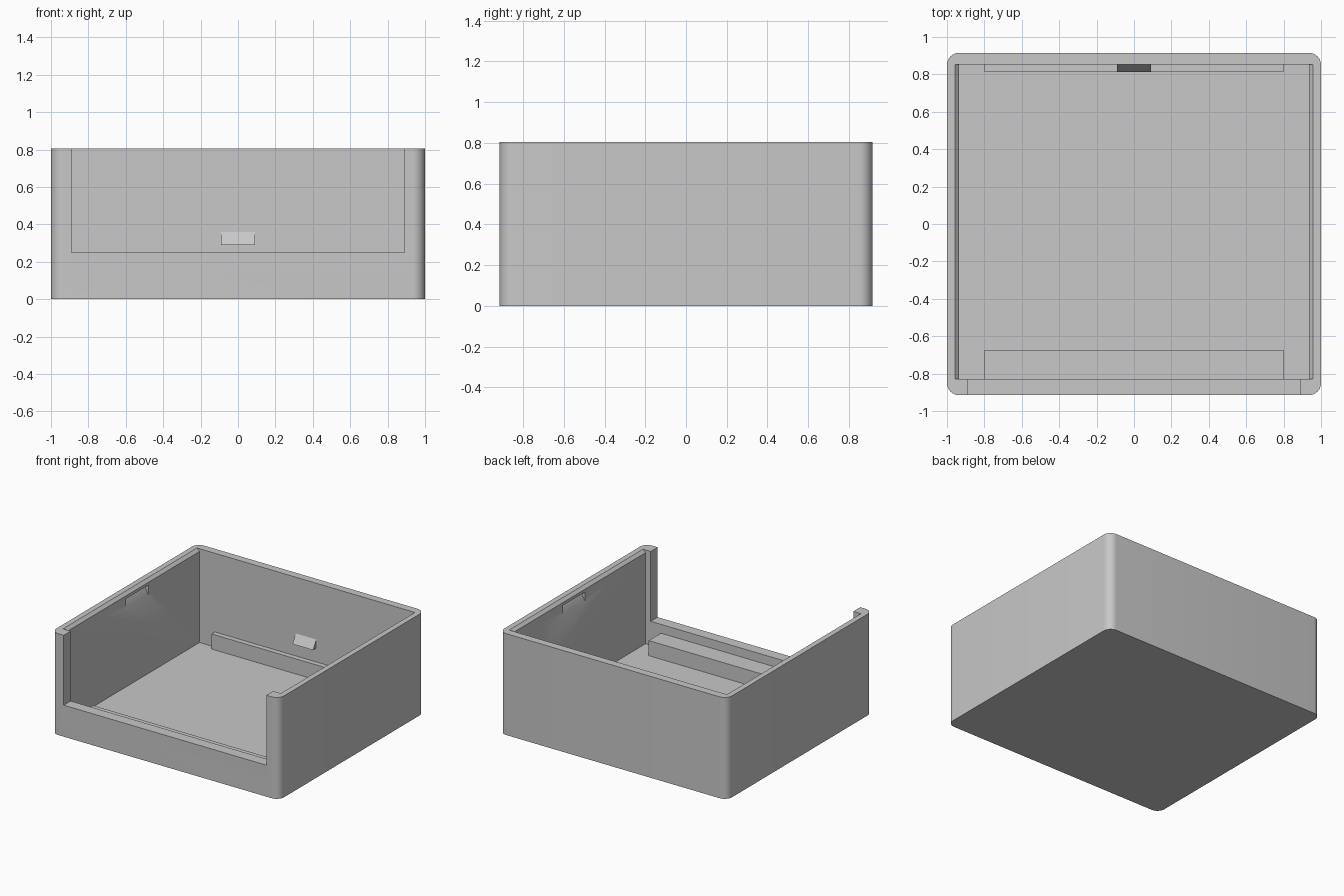
import bpy, bmesh, math
from mathutils import Vector

cube = bpy.data.objects.get("Cube")
if cube:
    bpy.data.objects.remove(cube, do_unlink=True)

W, D, H = 1.0, 0.915, 0.805          # half width, half depth, height
FLOOR, SIDE, FRONT, BACK = 0.06, 0.935, -0.828, 0.853
CHAMFER = 0.022

grey = bpy.data.materials.new("plain grey")
grey.use_nodes = True
colour = (0.58, 0.58, 0.58, 1)
grey.diffuse_color = colour
grey.node_tree.nodes["Principled BSDF"].inputs["Base Color"].default_value = colour


def prism(name, profile, lo, hi, axis):
    """Extrude a profile along one axis; the profile uses the other two axes in order."""
    def place(p, t):
        c = list(p)
        c.insert(axis, t)
        return Vector(c)
    bm = bmesh.new()
    face = bm.faces.new([bm.verts.new(place(p, lo)) for p in profile])
    out = bmesh.ops.extrude_face_region(bm, geom=[face])
    moved = [g for g in out["geom"] if isinstance(g, bmesh.types.BMVert)]
    offset = Vector()
    offset[axis] = hi - lo
    bmesh.ops.translate(bm, verts=moved, vec=offset)
    bmesh.ops.recalc_face_normals(bm, faces=bm.faces[:])
    mesh = bpy.data.meshes.new(name)
    bm.to_mesh(mesh)
    bm.free()
    mesh.materials.append(grey)
    obj = bpy.data.objects.new(name, mesh)
    bpy.context.collection.objects.link(obj)
    return obj


def box(name, x, y, z):
    return prism(name, [(x[0], y[0]), (x[1], y[0]), (x[1], y[1]), (x[0], y[1])], z[0], z[1], 2)


# Outer shell with rounded vertical corners
tray = box("tray_body", (-W, W), (-D, D), (0, H))
bm = bmesh.new()
bm.from_mesh(tray.data)
corners = [e for e in bm.edges if abs(e.verts[0].co.z - e.verts[1].co.z) > 0.1]
bmesh.ops.bevel(bm, geom=corners, offset=0.065, segments=10, profile=0.5, affect="EDGES")
bm.to_mesh(tray.data)
bm.free()

# Cavity whose side walls are chamfered at the rim
half = [(SIDE, FLOOR), (SIDE, H - CHAMFER), (SIDE + CHAMFER, H), (SIDE + CHAMFER, H + 0.1)]
cavity = half + [(-x, z) for x, z in reversed(half)]
cutters = [
    prism("cavity_cutter", cavity, FRONT, BACK, 1),
    box("front_opening_cutter", (-0.89, 0.89), (-1.1, FRONT + 0.02), (0.25, H + 0.1)),
]

# Sloped latch pockets in both side walls
for side, label in ((1, "left"), (-1, "right")):
    pocket = [(side * (SIDE - 0.02), 0.67), (side * SIDE, 0.685),
              (side * (SIDE + 0.04), 0.76), (side * (SIDE - 0.02), 0.76)]
    cutters.append(prism(label + "_pocket_cutter", pocket, -0.07, 0.21, 1))

bpy.context.view_layer.objects.active = tray
for cutter in cutters:
    cutter.hide_render = True
    mod = tray.modifiers.new(cutter.name, "BOOLEAN")
    mod.operation = "DIFFERENCE"
    mod.solver = "EXACT"
    mod.object = cutter
    bpy.ops.object.modifier_apply(modifier=mod.name)
for cutter in cutters:
    bpy.data.objects.remove(cutter, do_unlink=True)

bpy.ops.object.select_all(action="DESELECT")
tray.select_set(True)
bpy.ops.object.shade_smooth_by_angle(angle=math.radians(30))

# Floor ribs along the front and back walls
box("front_rib", (-0.8, 0.8), (FRONT - 0.01, -0.675), (FLOOR - 0.01, 0.18))
box("back_rib", (-0.8, 0.8), (0.812, BACK + 0.01), (FLOOR - 0.01, 0.18))

# Wedge latch on the back wall
prism("back_latch", [(BACK + 0.01, 0.29), (0.812, 0.29), (BACK, 0.358), (BACK + 0.01, 0.358)],
      -0.09, 0.09, 0)
